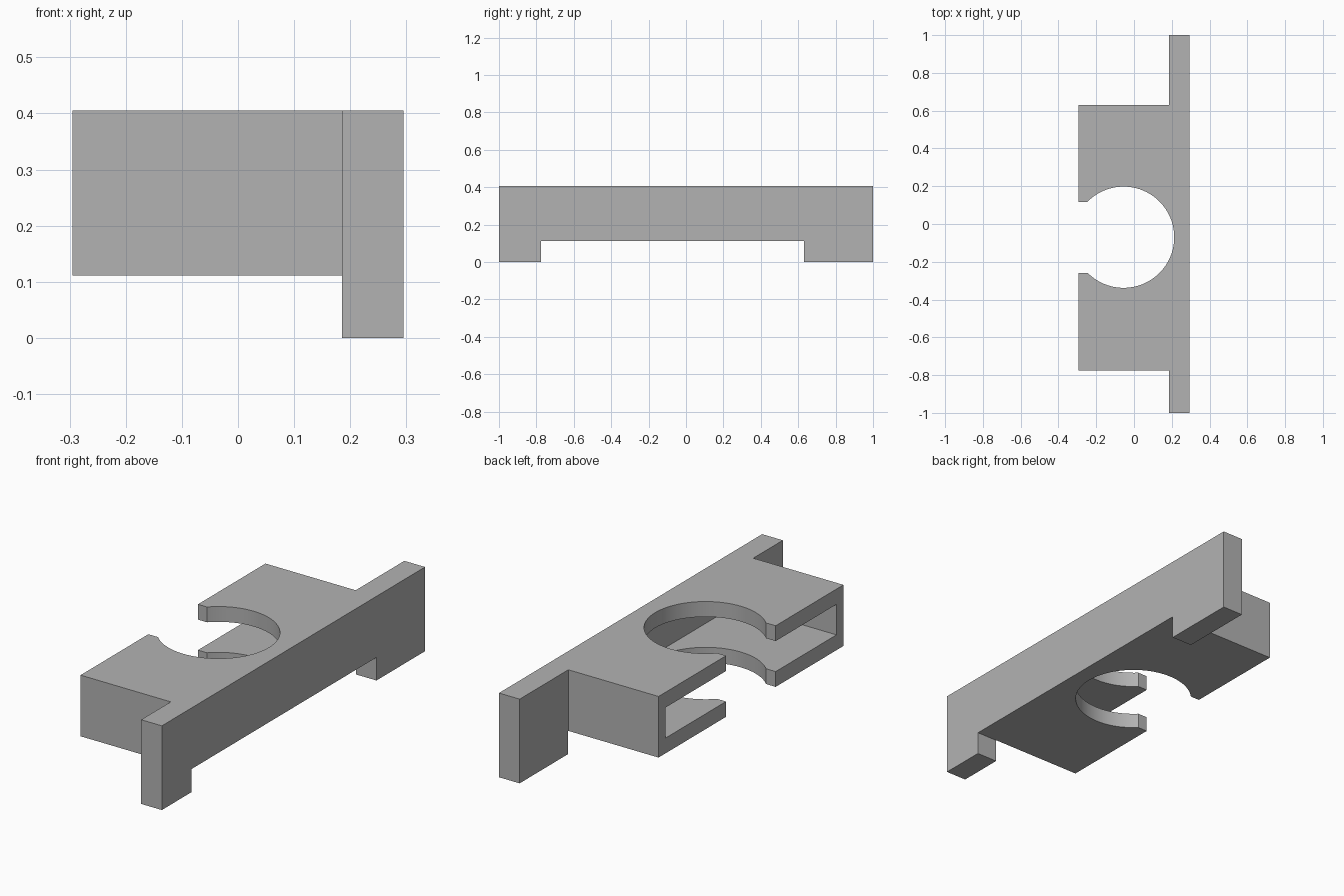
import bpy, bmesh, math

cube = bpy.data.objects.get("Cube")
if cube:
    bpy.data.objects.remove(cube, do_unlink=True)

TOP, BASE = 0.405, 0.111          # upper face and underside of the clamp
BACK, FRONT = -0.775, 0.63        # clamp ends along y
OUT, STEP = 0.295, 0.185          # half width, inner face of the rail
PLATE, END = 0.0737, 0.053        # clamp wall thicknesses
CX, CY, R = -0.055, -0.07, 0.268  # round opening

grey = bpy.data.materials.new("plain grey")
grey.use_nodes = True
colour = (0.45, 0.45, 0.45, 1)
grey.diffuse_color = colour
grey.node_tree.nodes["Principled BSDF"].inputs["Base Color"].default_value = colour


def prism(name, outline, z0, z1):
    """Extrude a plan outline from z0 to z1."""
    bm = bmesh.new()
    face = bm.faces.new([bm.verts.new((x, y, z0)) for x, y in outline])
    up = bmesh.ops.extrude_face_region(bm, geom=[face])["geom"]
    verts = [v for v in up if isinstance(v, bmesh.types.BMVert)]
    bmesh.ops.translate(bm, verts=verts, vec=(0, 0, z1 - z0))
    bmesh.ops.recalc_face_normals(bm, faces=bm.faces)
    mesh = bpy.data.meshes.new(name)
    bm.to_mesh(mesh)
    bm.free()
    mesh.materials.append(grey)
    obj = bpy.data.objects.new(name, mesh)
    bpy.context.collection.objects.link(obj)
    return obj


def rect(x0, x1, y0, y1):
    return [(x0, y0), (x1, y0), (x1, y1), (x0, y1)]


# Rail and clamp block in one plan outline
bracket = prism("clamp_bracket", [
    (STEP, -1), (OUT, -1), (OUT, 1), (STEP, 1),
    (STEP, FRONT), (-OUT, FRONT), (-OUT, BACK), (STEP, BACK)], 0, TOP)

# Underside gap between the feet, hollow inside, entry slot and round opening
circle = [(CX + R * math.cos(2 * math.pi * i / 96),
           CY + R * math.sin(2 * math.pi * i / 96)) for i in range(96)]
cutters = [
    prism("foot_gap", rect(-1, 1, BACK - 0.001, FRONT + 0.001), -0.2, BASE),
    prism("hollow", rect(-1, 0.24, BACK + END, FRONT - END), BASE + PLATE, TOP - PLATE),
    prism("entry_slot", rect(-1, CX - 0.1, -0.26, 0.117), -0.3, 1),
    prism("round_opening", circle, -0.4, 1.1),
]

bpy.context.view_layer.objects.active = bracket
bracket.select_set(True)
for cutter in cutters:
    cutter.hide_render = True
    mod = bracket.modifiers.new(cutter.name, 'BOOLEAN')
    mod.operation = 'DIFFERENCE'
    mod.solver = 'EXACT'
    mod.object = cutter
    bpy.ops.object.modifier_apply(modifier=mod.name)
    bpy.data.objects.remove(cutter, do_unlink=True)

# Smooth bore, crisp edges elsewhere
bpy.ops.object.shade_smooth_by_angle(angle=math.radians(30))
